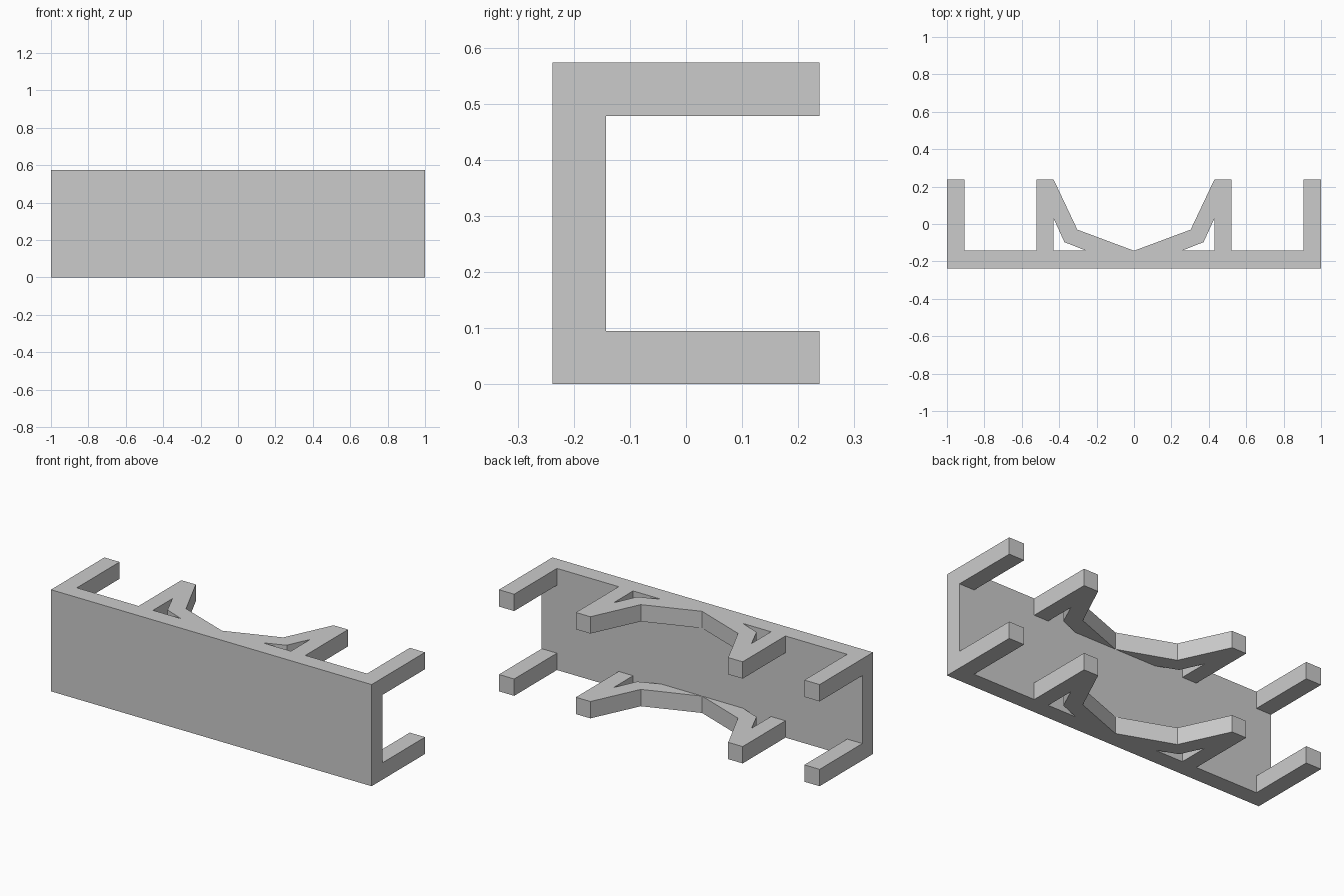
import bpy, bmesh
from mathutils import Vector

if "Cube" in bpy.data.objects:
    bpy.data.objects.remove(bpy.data.objects["Cube"])

HEIGHT, THICK = 0.573, 0.095
BACK, FRONT, INNER = 0.238, -0.238, -0.143


def mirrored(points):
    return [(-x, y) for x, y in points]


def add_prism(name, loops, z0, z1):
    """Extrude an outline with holes from z0 to z1."""
    bm = bmesh.new()
    edges = []
    for loop in loops:
        vs = [bm.verts.new((x, y, z0)) for x, y in loop]
        edges += [bm.edges.new((vs[i - 1], vs[i])) for i in range(len(vs))]
    bmesh.ops.triangle_fill(bm, edges=edges, use_beauty=True, normal=Vector((0, 0, 1)))
    top = bmesh.ops.extrude_face_region(bm, geom=bm.faces[:], use_keep_orig=True)
    verts = [g for g in top["geom"] if isinstance(g, bmesh.types.BMVert)]
    bmesh.ops.translate(bm, verts=verts, vec=(0, 0, z1 - z0))
    bmesh.ops.recalc_face_normals(bm, faces=bm.faces[:])
    mesh = bpy.data.meshes.new(name)
    bm.to_mesh(mesh)
    bm.free()
    ob = bpy.data.objects.new(name, mesh)
    bpy.context.collection.objects.link(ob)
    return ob


# Right half of the plan: curved cradle, inner prong, end prong
half = [(0.303, -0.03), (0.43, BACK), (0.52, BACK), (0.52, INNER),
        (0.905, INNER), (0.905, BACK), (1, BACK), (1, FRONT)]
outline = [(0, INNER)] + half + mirrored(half)[::-1]
# Gap between the cradle and the inner prong
gap = [(0.255, INNER), (0.372, -0.097), (0.43, 0.03), (0.43, INNER)]
rack = add_prism("wall_rack", [outline, gap, mirrored(gap)], 0, HEIGHT)

# Cut away the middle, leaving the back wall with an upper and lower bracket tier
box = [(-1.2, INNER), (1.2, INNER), (1.2, 0.5), (-1.2, 0.5)]
cutter = add_prism("tier_cutter", [box], THICK, HEIGHT - THICK)
cutter.hide_render = True
mod = rack.modifiers.new("tiers", "BOOLEAN")
mod.operation = "DIFFERENCE"
mod.solver = "EXACT"
mod.object = cutter
bpy.context.view_layer.objects.active = rack
rack.select_set(True)
bpy.ops.object.modifier_apply(modifier=mod.name)
bpy.data.objects.remove(cutter)
